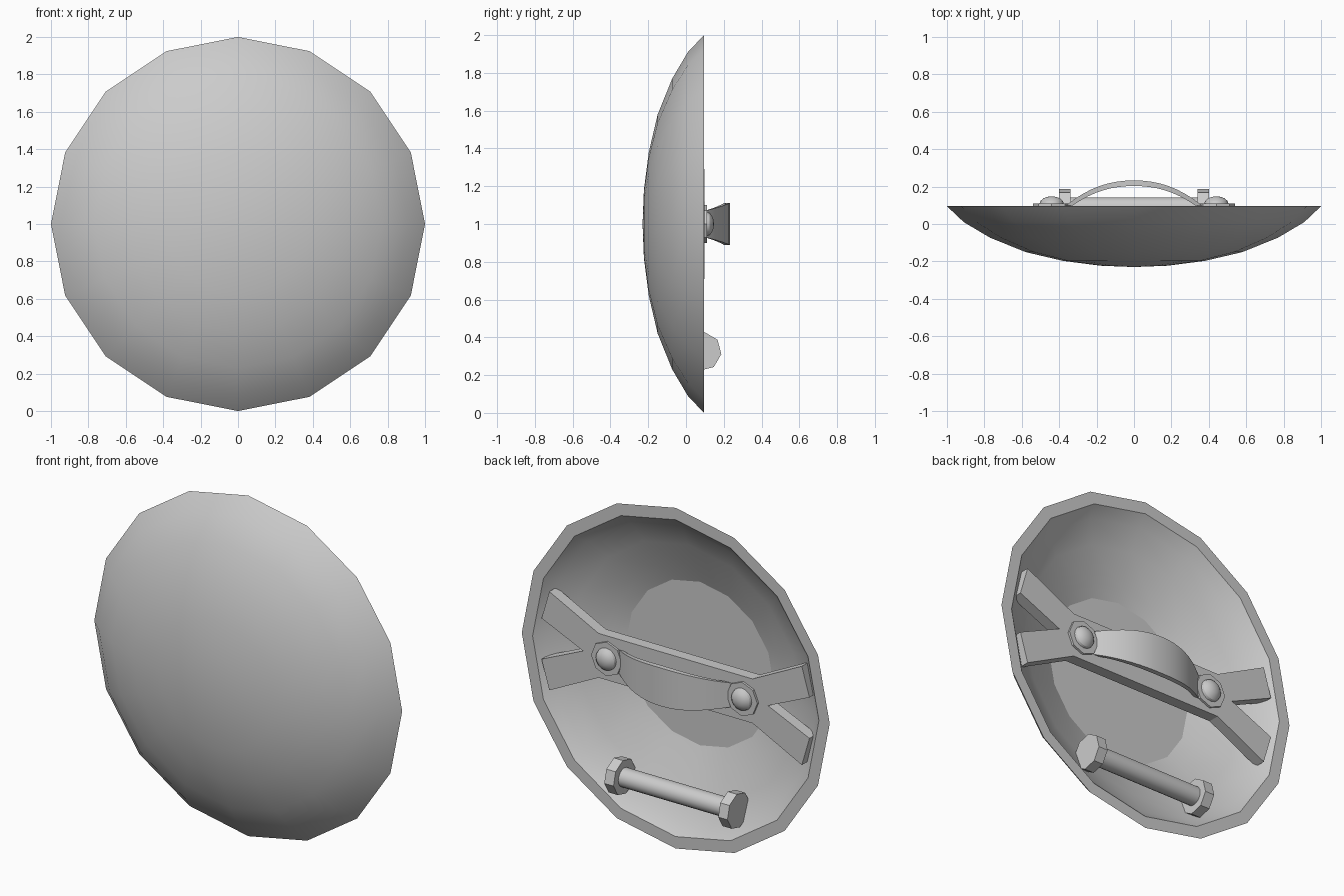
import bpy, bmesh, math
from mathutils import Matrix

cube = bpy.data.objects.get("Cube")
if cube:
    bpy.data.objects.remove(cube, do_unlink=True)

GREY = (0.6, 0.6, 0.6, 1.0)
metal = bpy.data.materials.new("plain_grey")
metal.use_nodes = True
metal.diffuse_color = GREY
metal.node_tree.nodes["Principled BSDF"].inputs["Base Color"].default_value = GREY


def finish(name, bm, smooth=False):
    """Turn a bmesh into a named object."""
    bmesh.ops.recalc_face_normals(bm, faces=bm.faces[:])
    mesh = bpy.data.meshes.new(name)
    bm.to_mesh(mesh)
    bm.free()
    mesh.materials.append(metal)
    ob = bpy.data.objects.new(name, mesh)
    bpy.context.collection.objects.link(ob)
    if smooth:
        bpy.ops.object.select_all(action='DESELECT')
        ob.select_set(True)
        bpy.context.view_layer.objects.active = ob
        bpy.ops.object.shade_smooth_by_angle(angle=math.radians(28))
    return ob


def lathe(name, profile, sides, centre, smooth=True):
    """Revolve (radius, y) points round the y axis through centre (x, z)."""
    bm = bmesh.new()
    rings = []
    for r, y in profile:
        count = sides if r else 1
        rings.append([bm.verts.new((centre[0] + r * math.cos(math.tau * i / sides), y,
                                    centre[1] + r * math.sin(math.tau * i / sides)))
                      for i in range(count)])
    for a, b in zip(rings, rings[1:]):
        for i in range(sides):
            j = (i + 1) % sides
            if len(a) == 1:
                bm.faces.new((a[0], b[i], b[j]))
            elif len(b) == 1:
                bm.faces.new((a[i], a[j], b[0]))
            else:
                bm.faces.new((a[i], a[j], b[j], b[i]))
    return finish(name, bm, smooth)


def prism(name, outline, y0, y1):
    """Extrude an (x, z) outline from y0 to y1."""
    bm = bmesh.new()
    face = bm.faces.new([bm.verts.new((x, y0, z)) for x, z in outline])
    new = bmesh.ops.extrude_face_region(bm, geom=[face])["geom"]
    verts = [v for v in new if isinstance(v, bmesh.types.BMVert)]
    bmesh.ops.translate(bm, verts=verts, vec=(0, y1 - y0, 0))
    return finish(name, bm)


def rod(name, radius, length, sides, centre, turn=0.0, smooth=False):
    """Cylinder lying along x."""
    bm = bmesh.new()
    place = (Matrix.Translation(centre) @ Matrix.Rotation(turn, 4, 'X')
             @ Matrix.Rotation(math.pi / 2, 4, 'Y'))
    bmesh.ops.create_cone(bm, cap_ends=True, segments=sides, radius1=radius,
                          radius2=radius, depth=length, matrix=place)
    return finish(name, bm, smooth)


# Domed shell: front surface, flat rim, then hollow back
lathe("shield_shell",
      [(0, -0.23), (0.18, -0.223), (0.38, -0.197), (0.58, -0.15), (0.77, -0.073),
       (0.91, 0.01), (1.0, 0.095), (0.93, 0.095), (0.87, 0.04), (0.74, -0.02),
       (0.56, -0.098), (0.48, -0.13)], 16, (0, 1))

# Flat floor of the hollow
lathe("inner_disc", [(0.48, -0.13), (0, -0.13)], 16, (0, 1), smooth=False)

# Brace across the back, forked at both ends
half = [(0.5, 0.13), (0.82, 0.29), (0.87, 0.12), (0.6, 0.0),
        (0.87, -0.12), (0.82, -0.29), (0.5, -0.13)]
prism("forked_brace", [(x, 1 + z) for x, z in half] + [(-x, 1 - z) for x, z in half],
      0.03, 0.097)

# Arched arm strap, wider in the middle
bm = bmesh.new()
STEPS = 16
sections = []
for i in range(STEPS + 1):
    t = 2 * i / STEPS - 1
    width = 0.07 + 0.042 * math.cos(t * math.pi / 2)
    rise = 1 - abs(t) ** 2.2
    outer, inner = (0.365 * t, 0.098 + 0.135 * rise), (0.33 * t, 0.098 + 0.105 * rise)
    sections.append([bm.verts.new((x, y, 1 + s * width))
                     for (x, y), s in ((outer, -1), (outer, 1), (inner, 1), (inner, -1))])
for a, b in zip(sections, sections[1:]):
    for k in range(4):
        bm.faces.new((a[k], a[(k + 1) % 4], b[(k + 1) % 4], b[k]))
bm.faces.new(sections[0])
bm.faces.new(sections[-1])
finish("arm_strap", bm, smooth=True)

# Strap mounts, rivets and grip flanges on both sides
for side, sx in (("left", 1), ("right", -1)):
    lathe("strap_mount_" + side,
          [(0, 0.09), (0.1, 0.09), (0.1, 0.11), (0, 0.11)], 8, (sx * 0.44, 1), smooth=False)
    dome = [(0.065 * math.cos(a * math.pi / 8), 0.108 + 0.04 * math.sin(a * math.pi / 8))
            for a in range(4)]
    lathe("rivet_" + side, dome + [(0, 0.148)], 16, (sx * 0.44, 1))
    rod("grip_flange_" + side, 0.103, 0.06, 8, (sx * 0.37, 0.085, 0.325),
        turn=math.radians(-8))

# Grip bar
rod("grip_bar", 0.055, 0.7, 16, (0, 0.088, 0.325), smooth=True)
